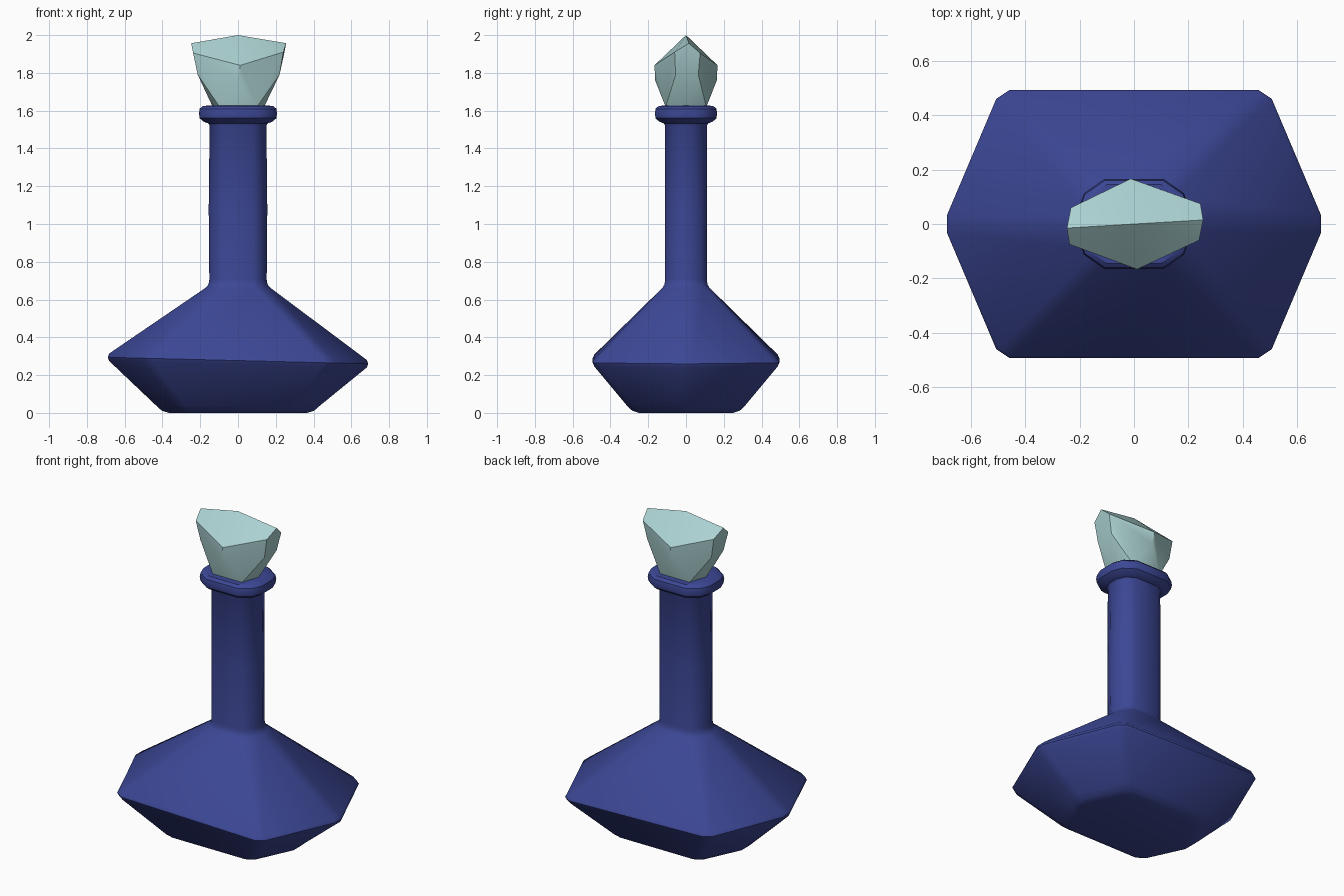
import bpy, bmesh, math
from mathutils import Vector

if "Cube" in bpy.data.objects:
    bpy.data.objects.remove(bpy.data.objects["Cube"])


def material(name, rgb):
    m = bpy.data.materials.new(name)
    m.diffuse_color = (*rgb, 1)
    m.use_nodes = True
    m.node_tree.nodes["Principled BSDF"].inputs["Base Color"].default_value = m.diffuse_color
    return m


def finish(bm, name, mat, angle):
    bmesh.ops.recalc_face_normals(bm, faces=bm.faces[:])
    me = bpy.data.meshes.new(name)
    bm.to_mesh(me)
    bm.free()
    me.materials.append(mat)
    ob = bpy.data.objects.new(name, me)
    bpy.context.collection.objects.link(ob)
    bpy.ops.object.select_all(action='DESELECT')
    ob.select_set(True)
    bpy.context.view_layer.objects.active = ob
    bpy.ops.object.shade_smooth_by_angle(angle=math.radians(angle))
    return ob


def hex_ring(bm, hx, hy, z, cut, tilt):
    """Stretched hexagon with its corners clipped by 'cut'."""
    ax = hx + 0.38 * cut
    pts = [Vector(p) for p in ((ax, 0), (hy, hy), (-hy, hy),
                               (-ax, 0), (-hy, -hy), (hy, -hy))]
    ring = []
    for i, p in enumerate(pts):
        for q in (pts[i - 1], pts[(i + 1) % 6]):
            c = p + (q - p).normalized() * cut
            ring.append(bm.verts.new((c.x, c.y, z + tilt * c.x)))
    return ring


glass = material("navy glass", (0.045, 0.063, 0.30))
crystal = material("pale aqua crystal", (0.41, 0.64, 0.64))

# bottle: half width x, half depth y, height, corner clip, tilt
profile = [
    (0.37, 0.25, 0.00, 0.035, 0), (0.405, 0.285, 0.012, 0.035, 0),
    (0.43, 0.31, 0.035, 0.035, 0),
    (0.683, 0.486, 0.258, 0.035, -0.025), (0.69, 0.494, 0.277, 0.035, -0.025),
    (0.683, 0.486, 0.297, 0.035, -0.025),
    (0.172, 0.124, 0.663, 0.03, 0), (0.158, 0.114, 0.68, 0.03, 0),
    (0.154, 0.110, 0.705, 0.03, 0),
    (0.158, 0.110, 1.08, 0.03, 0), (0.152, 0.110, 1.52, 0.03, 0),
    (0.158, 0.116, 1.532, 0.035, 0), (0.182, 0.142, 1.542, 0.045, 0),
    (0.202, 0.161, 1.56, 0.055, 0), (0.205, 0.165, 1.585, 0.055, 0),
    (0.202, 0.161, 1.61, 0.055, 0), (0.185, 0.145, 1.625, 0.045, 0),
    (0.14, 0.10, 1.628, 0.03, 0),
]
bm = bmesh.new()
rings = [hex_ring(bm, *p) for p in profile]
for a, b in zip(rings, rings[1:]):
    for i in range(12):
        j = (i + 1) % 12
        bm.faces.new((a[i], a[j], b[j], b[i]))
bm.faces.new(rings[0])
bm.faces.new(rings[-1])
finish(bm, "bottle", glass, 35)

# faceted stopper: hull of a half set of points, repeated by a half turn
half = [
    (0.255, 0.015, 1.957), (0.245, 0.075, 1.905), (0.24, -0.06, 1.91),
    (0.22, 0.065, 1.79), (0.22, -0.055, 1.79),
    (-0.012, 0.167, 1.84), (0.0, 0.163, 1.76),
    (0.10, 0.108, 1.62), (0.10, -0.108, 1.62), (0.138, 0.0, 1.62),
]
bm = bmesh.new()
for x, y, z in half:
    bm.verts.new((x, y, z))
    bm.verts.new((-x * 0.97, -y, z))
bm.verts.new((0, 0, 2.0))
bmesh.ops.convex_hull(bm, input=bm.verts[:])
finish(bm, "stopper", crystal, 28)
